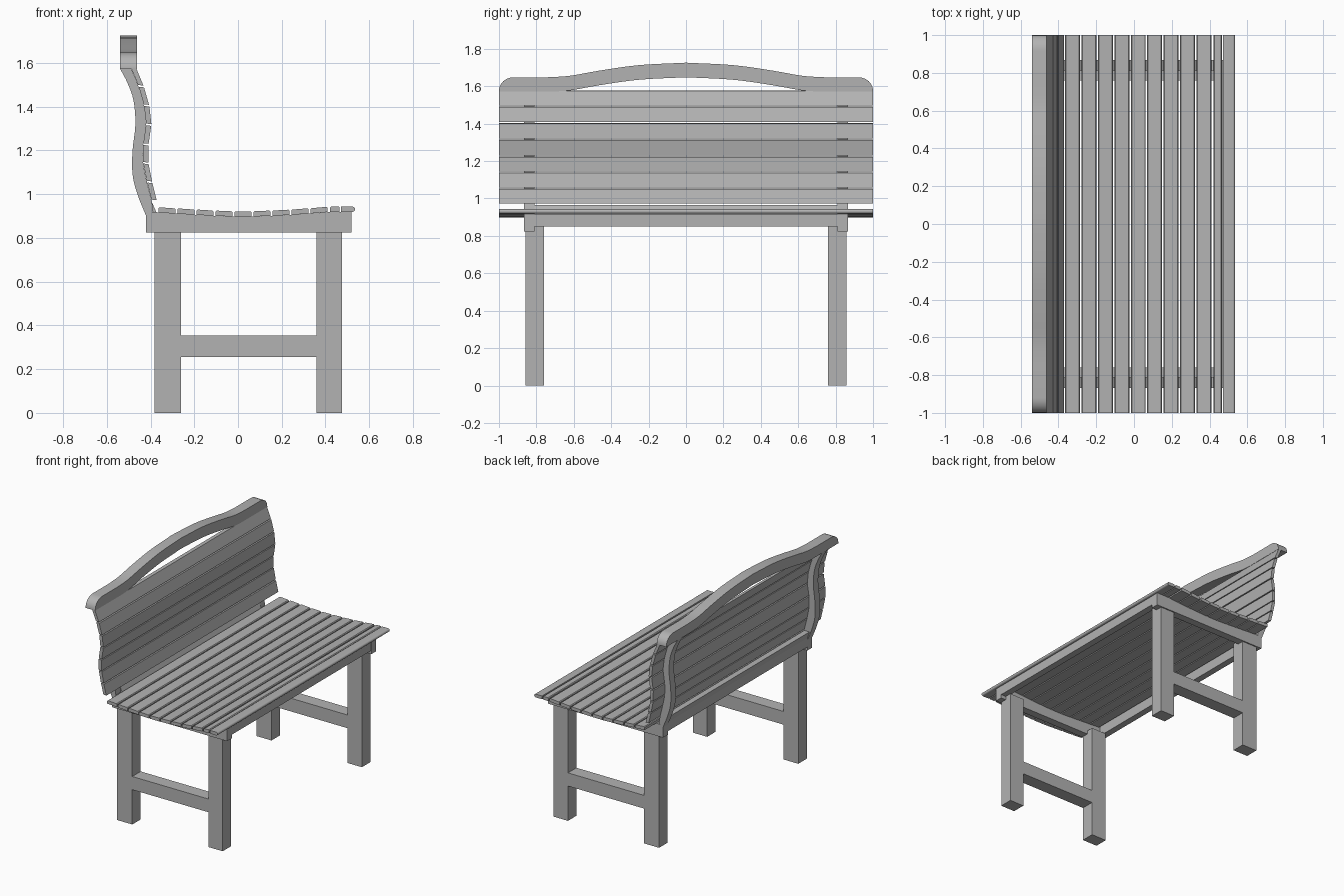
import bpy, bmesh, math
from mathutils import Vector

cube = bpy.data.objects.get("Cube")
if cube:
    bpy.data.objects.remove(cube, do_unlink=True)

mat = bpy.data.materials.new("grey wood")
mat.use_nodes = True
GREY = (0.45, 0.45, 0.45, 1)
mat.diffuse_color = GREY
mat.node_tree.nodes["Principled BSDF"].inputs["Base Color"].default_value = GREY


def prism(name, profile, a, b, axis="y", smooth=False):
    """Extrude a 2D profile: (x, z) along y, or (y, z) along x."""
    place = (lambda p, t: (p[0], t, p[1])) if axis == "y" else (lambda p, t: (t, p[0], p[1]))
    bm = bmesh.new()
    ends = [[bm.verts.new(place(p, t)) for p in profile] for t in (a, b)]
    bm.faces.new(ends[0])
    bm.faces.new(ends[1][::-1])
    n = len(profile)
    for i in range(n):
        j = (i + 1) % n
        bm.faces.new((ends[0][i], ends[1][i], ends[1][j], ends[0][j]))
    bmesh.ops.recalc_face_normals(bm, faces=bm.faces)
    me = bpy.data.meshes.new(name)
    bm.to_mesh(me)
    bm.free()
    me.materials.append(mat)
    ob = bpy.data.objects.new(name, me)
    bpy.context.collection.objects.link(ob)
    if smooth:
        bpy.ops.object.select_all(action="DESELECT")
        ob.select_set(True)
        bpy.context.view_layer.objects.active = ob
        bpy.ops.object.shade_smooth_by_angle(angle=math.radians(30))
    return ob


def rect(x0, x1, z0, z1):
    return [(x0, z0), (x1, z0), (x1, z1), (x0, z1)]


def spline(pts, steps=4):
    """Smooth curve through 2D points."""
    p = [Vector(q) for q in pts]
    p = [2 * p[0] - p[1]] + p + [2 * p[-1] - p[-2]]
    out = []
    for i in range(1, len(p) - 2):
        a, b, c, d = p[i - 1:i + 3]
        for s in range(steps):
            t = s / steps
            out.append(tuple(0.5 * (2 * b + (c - a) * t + (2 * a - 5 * b + 4 * c - d) * t * t
                                    + (3 * b - a - 3 * c + d) * t ** 3)))
    return out + [tuple(pts[-1])]


def lookup(curve, u):
    """Linear height lookup on a curve sorted by its first value."""
    for (u0, v0), (u1, v1) in zip(curve, curve[1:]):
        if u <= u1:
            return v0 + (v1 - v0) * (u - u0) / (u1 - u0)
    return curve[-1][1]


# Top of the seat (x, z) and front of the backrest (z, x)
seat = spline([(-0.37, 0.94), (-0.2, 0.93), (0, 0.921), (0.2, 0.927), (0.35, 0.937),
               (0.43, 0.943), (0.54, 0.943)])
back = spline([(0.92, -0.363), (0.965, -0.37), (1.05, -0.391), (1.14, -0.409), (1.22, -0.41),
               (1.32, -0.396), (1.40, -0.405), (1.49, -0.43), (1.575, -0.465)])
THICK = 0.024

# Seat slats with eased upper edges
edges = [(-0.364 + 0.0868 * i, -0.285 + 0.0868 * i) for i in range(9)] + [(0.42, 0.465)]
for i, (x0, x1) in enumerate(edges):
    z0, z1 = lookup(seat, x0), lookup(seat, x1)
    e = 0.005
    prism(f"seat_slat_{i + 1}", [(x0, z0 - THICK), (x1, z1 - THICK), (x1, z1 - e), (x1 - e, z1),
                                 (x0 + e, z0), (x0, z0 - e)], -1, 1)

# Front seat slat with a rounded nose
nose = [(0.523 + 0.012 * math.sin(a), 0.931 + 0.012 * math.cos(a))
        for a in (math.pi * k / 8 for k in range(9))]
prism("front_seat_slat", [(0.472, 0.919), (0.472, 0.943)] + nose, -1, 1, smooth=True)

# Backrest slats
for i, (z0, z1) in enumerate([(0.972, 1.05), (1.058, 1.137), (1.144, 1.222), (1.23, 1.312),
                              (1.32, 1.40), (1.408, 1.488), (1.496, 1.575)]):
    x0, x1 = lookup(back, z0), lookup(back, z1)
    prism(f"back_slat_{i + 1}", [(x0, z0), (x1, z1), (x1 - THICK, z1 + 0.003),
                                 (x0 - THICK, z0 + 0.003)], -1, 1)

# Crest rail: flat shoulders with rounded ends and an arched middle
arch = spline([(0, 1.726), (0.25, 1.713), (0.46, 1.684), (0.62, 1.656), (0.74, 1.648)])
corner = [(0.92 + 0.08 * math.sin(a), 1.578 + 0.07 * math.cos(a))
          for a in (math.pi / 2 * k / 6 for k in range(7))]
under = [(y, max(z - 0.078, 1.573)) for y, z in arch if y < 0.735]
half = arch + corner + [(1, 1.573), (0.735, 1.573)] + under[::-1]
# Outline order: right half downwards and back to the middle, then the left half
left = [(-y, z) for y, z in half[::-1]]
prism("crest_rail", half + left[1:-1], -0.54, -0.462, "x", smooth=True)

# Parts repeated at each end
frame_top = [(x, z - THICK) for x, z in seat if x < 0.515]
support_rear = spline([(-0.42, 0.90), (-0.46, 1.0), (-0.482, 1.09), (-0.482, 1.2),
                       (-0.469, 1.32), (-0.478, 1.43), (-0.506, 1.51), (-0.54, 1.575)])
support_front = [(x - THICK, z) for z, x in back]
for side, s in (("left", 1), ("right", -1)):
    inner, outer = s * 0.81, s * 0.867
    prism(f"seat_frame_{side}", [(-0.42, 0.824), (0.518, 0.824), (0.518, 0.918)]
          + frame_top[::-1] + [(-0.42, 0.915)], inner, outer, smooth=True)
    prism(f"back_support_{side}", support_rear + support_front[::-1], inner, outer, smooth=True)
    prism(f"front_leg_{side}", rect(0.36, 0.476, 0, 0.85), s * 0.76, s * 0.858)
    prism(f"rear_leg_{side}", rect(-0.382, -0.26, 0, 0.85), s * 0.76, s * 0.858)
    prism(f"stretcher_{side}", rect(-0.26, 0.36, 0.256, 0.353), s * 0.76, s * 0.858)

# Long rails under the seat
prism("front_apron", rect(0.467, 0.517, 0.85, 0.918), -0.81, 0.81)
prism("rear_apron", [(-0.42, 0.85), (-0.372, 0.85), (-0.372, 0.915), (-0.395, 0.966),
                     (-0.438, 0.966), (-0.42, 0.915)], -0.81, 0.81)
